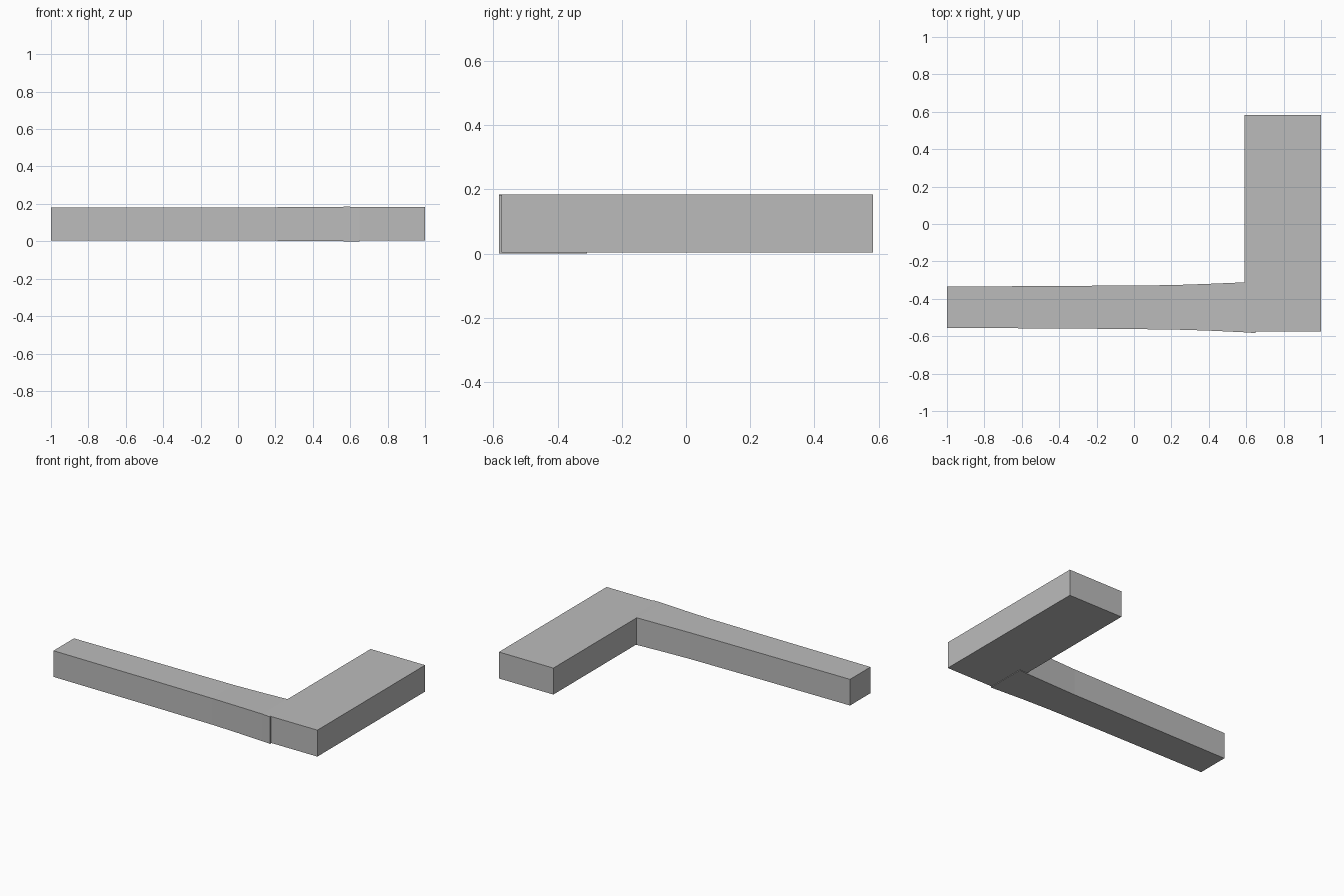
import bpy
import bmesh

cube = bpy.data.objects.get("Cube")
if cube:
    bpy.data.objects.remove(cube, do_unlink=True)

grey = bpy.data.materials.new("plain_grey")
grey.use_nodes = True
colour = (0.5, 0.5, 0.5, 1)
grey.diffuse_color = colour
grey.node_tree.nodes["Principled BSDF"].inputs["Base Color"].default_value = colour


def loft(name, sections):
    """Skin rectangular sections (x, y0, y1, z0, z1) along x and cap the ends."""
    bm = bmesh.new()
    rings = [[bm.verts.new((x, y, z)) for y, z in ((y0, z0), (y1, z0), (y1, z1), (y0, z1))]
             for x, y0, y1, z0, z1 in sections]
    for a, b in zip(rings, rings[1:]):
        for i in range(4):
            j = (i + 1) % 4
            bm.faces.new((a[i], a[j], b[j], b[i]))
    bm.faces.new(rings[0])
    bm.faces.new(rings[-1])
    bmesh.ops.recalc_face_normals(bm, faces=bm.faces)
    mesh = bpy.data.meshes.new(name)
    bm.to_mesh(mesh)
    bm.free()
    mesh.materials.append(grey)
    obj = bpy.data.objects.new(name, mesh)
    bpy.context.collection.objects.link(obj)
    return obj


# Wide straight slab
loft("wide_block", [(0.59, -0.575, 0.583, 0.004, 0.184),
                    (1.0, -0.575, 0.583, 0.004, 0.184)])

# Long narrow arm, flaring gently where it enters the slab
loft("long_arm", [(-1.0, -0.555, -0.335, 0.004, 0.182),
                  (-0.2, -0.56, -0.33, 0.004, 0.182),
                  (0.2, -0.564, -0.327, 0.003, 0.182),
                  (0.4, -0.57, -0.32, 0.002, 0.183),
                  (0.59, -0.579, -0.312, 0.0, 0.185),
                  (0.65, -0.583, -0.308, 0.0, 0.183)])
